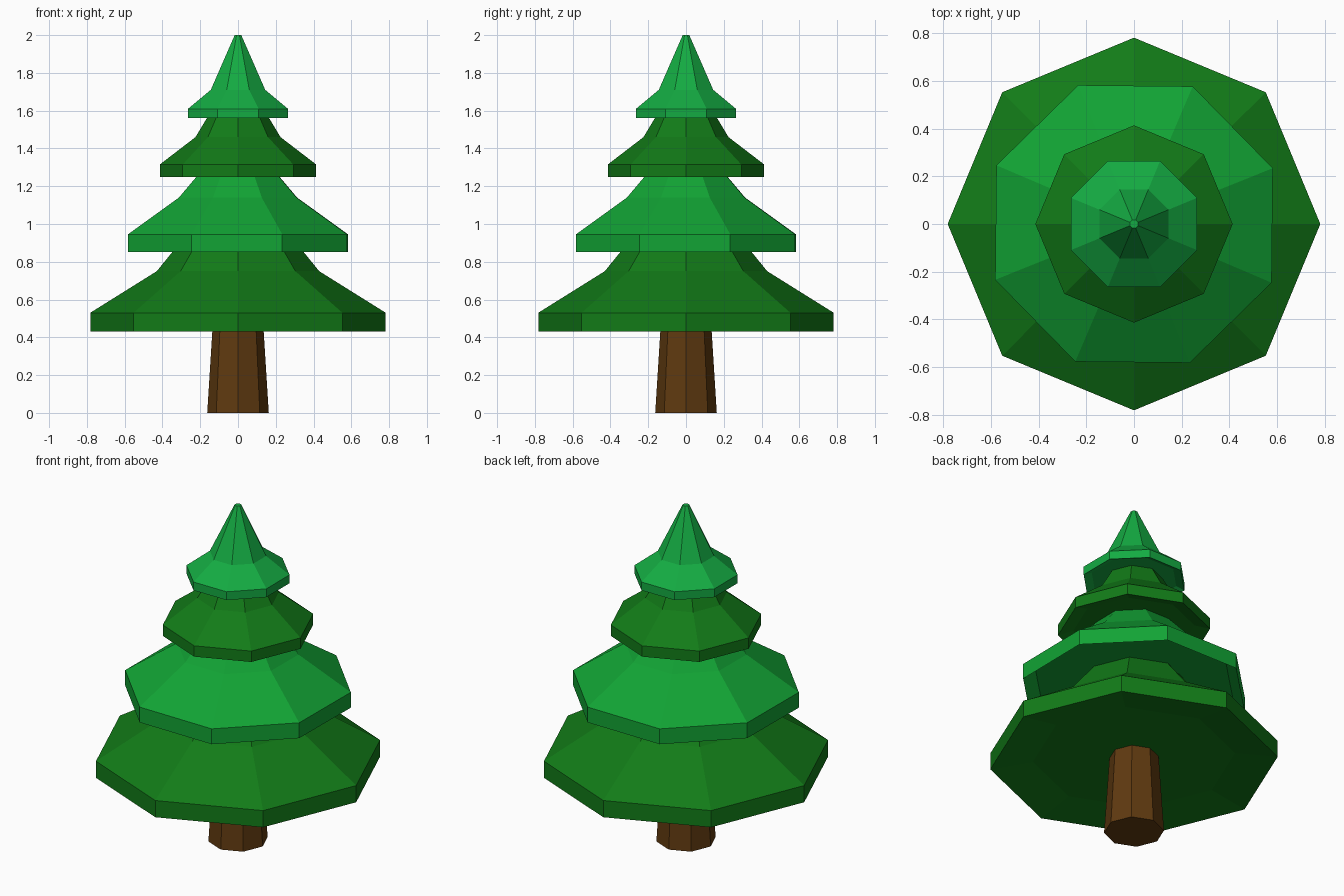
import bpy, bmesh, math

if "Cube" in bpy.data.objects:
    bpy.data.objects.remove(bpy.data.objects["Cube"])


def material(name, rgb):
    mat = bpy.data.materials.new(name)
    mat.diffuse_color = (*rgb, 1)
    mat.use_nodes = True
    mat.node_tree.nodes["Principled BSDF"].inputs["Base Color"].default_value = mat.diffuse_color
    return mat


def faceted_solid(name, profile, turn, mat, sides=8):
    """Loft octagonal rings through (radius, z) pairs and cap both ends."""
    bm = bmesh.new()
    rings = []
    for r, z in profile:
        ring = []
        for i in range(sides):
            a = math.radians(turn) + 2 * math.pi * i / sides
            ring.append(bm.verts.new((r * math.cos(a), r * math.sin(a), z)))
        rings.append(ring)
    for low, high in zip(rings, rings[1:]):
        for i in range(sides):
            j = (i + 1) % sides
            bm.faces.new((low[i], low[j], high[j], high[i]))
    bm.faces.new(rings[0][::-1])
    bm.faces.new(rings[-1])
    bmesh.ops.recalc_face_normals(bm, faces=bm.faces[:])
    mesh = bpy.data.meshes.new(name)
    bm.to_mesh(mesh)
    bm.free()
    mesh.materials.append(mat)
    obj = bpy.data.objects.new(name, mesh)
    bpy.context.collection.objects.link(obj)
    return obj


bark = material("bark", (0.115, 0.042, 0.005))
dark = material("dark_green", (0.006, 0.20, 0.009))
mid = material("mid_green", (0.006, 0.37, 0.035))
light = material("light_green", (0.007, 0.41, 0.055))

# Tapered trunk
faceted_solid("trunk", [(0.163, 0), (0.133, 0.48)], 0, bark)

# Branch tiers: recessed underside, upright rim, shallow skirt, steep crown
faceted_solid("branch_tier_bottom", [(0.55, 0.465), (0.782, 0.43), (0.782, 0.53),
                                     (0.43, 0.75), (0.28, 0.935)], 0, dark)
faceted_solid("branch_tier_lower", [(0.56, 0.93), (0.628, 0.853), (0.628, 0.945),
                                    (0.337, 1.14), (0.21, 1.28)], 21.9, mid)
faceted_solid("branch_tier_upper", [(0.33, 1.275), (0.414, 1.25), (0.414, 1.315),
                                    (0.225, 1.46), (0.15, 1.585)], 0, dark)
faceted_solid("branch_tier_top", [(0.24, 1.58), (0.286, 1.56), (0.286, 1.61),
                                  (0.156, 1.71), (0.019, 2.0)], 22.5, light)
